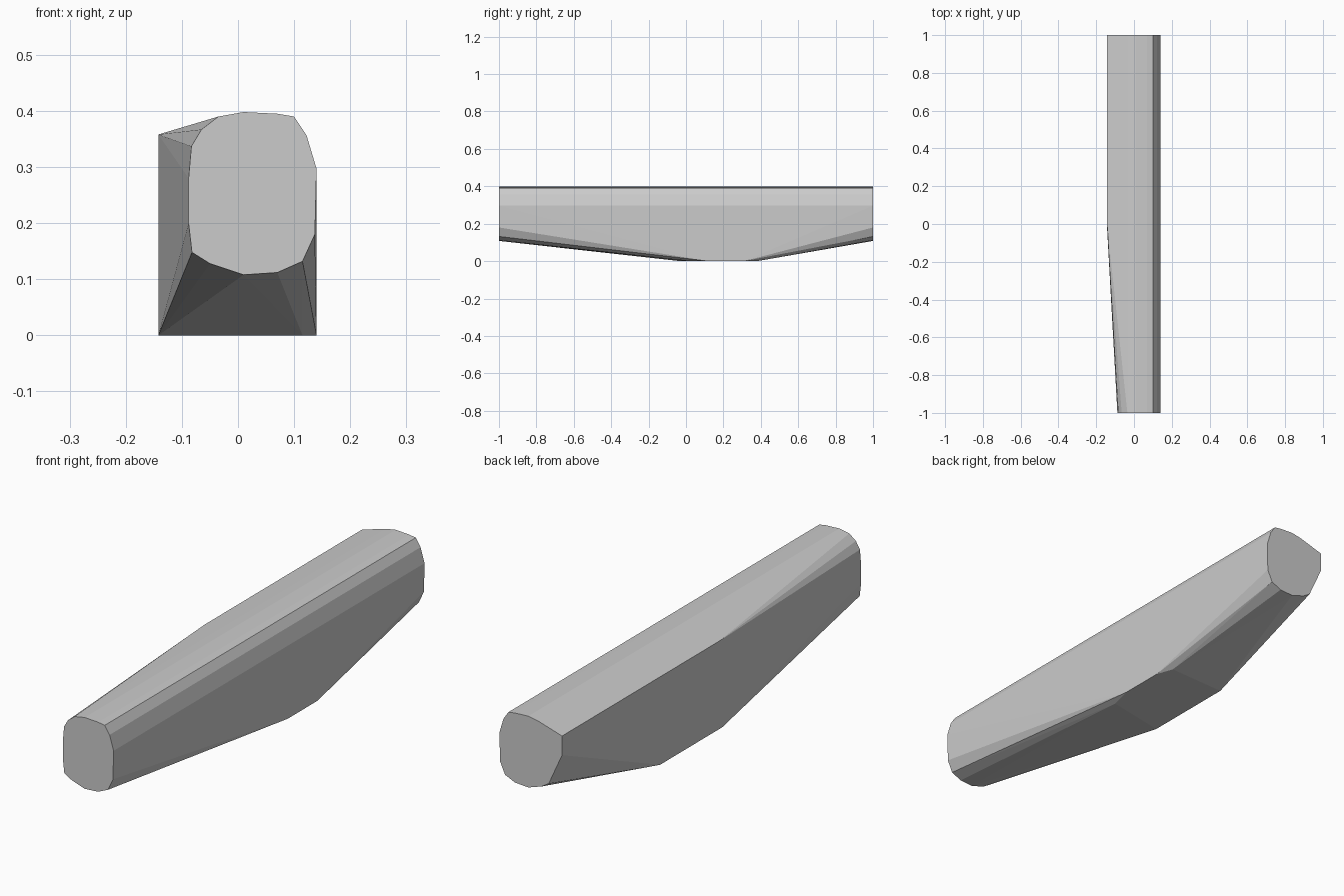
import bpy, bmesh, math

if "Cube" in bpy.data.objects:
    bpy.data.objects.remove(bpy.data.objects["Cube"])

# Parts of the end outline (x, z) shared by both ends
shared = [(-0.035, 0.39), (0.01, 0.398), (0.07, 0.395), (0.10, 0.39), (0.122, 0.357),
          (0.14, 0.297), (0.137, 0.18), (0.115, 0.132), (0.07, 0.112), (0.01, 0.108),
          (-0.05, 0.128), (-0.082, 0.148)]
# Left flank: rounded at the front, square at the back
front_left = [(-0.088, 0.20), (-0.088, 0.28), (-0.083, 0.337), (-0.065, 0.367)]
back_left = [(-0.142, 0.28), (-0.142, 0.358)]

points = [(x, -1, z) for x, z in shared + front_left]
points += [(x, 1, z) for x, z in shared + back_left]

# Flat foot under the middle, and the bend of the left flank
points += [(-0.142, -0.03, 0), (-0.142, 0.37, 0),
           (0.115, 0.02, 0), (0.115, 0.38, 0),
           (0.14, 0.12, 0), (0.14, 0.31, 0),
           (-0.142, -0.01, 0.358)]

# Wrap the sections in one faceted skin
bm = bmesh.new()
for p in points:
    bm.verts.new(p)
hull = bmesh.ops.convex_hull(bm, input=bm.verts)
loose = [v for v in bm.verts if not v.link_faces]
bmesh.ops.delete(bm, geom=loose, context='VERTS')
bmesh.ops.dissolve_limit(bm, angle_limit=math.radians(0.5), verts=bm.verts, edges=bm.edges)
bmesh.ops.recalc_face_normals(bm, faces=bm.faces)

mesh = bpy.data.meshes.new("faceted_beam")
bm.to_mesh(mesh)
bm.free()
bpy.context.collection.objects.link(bpy.data.objects.new("faceted_beam", mesh))
